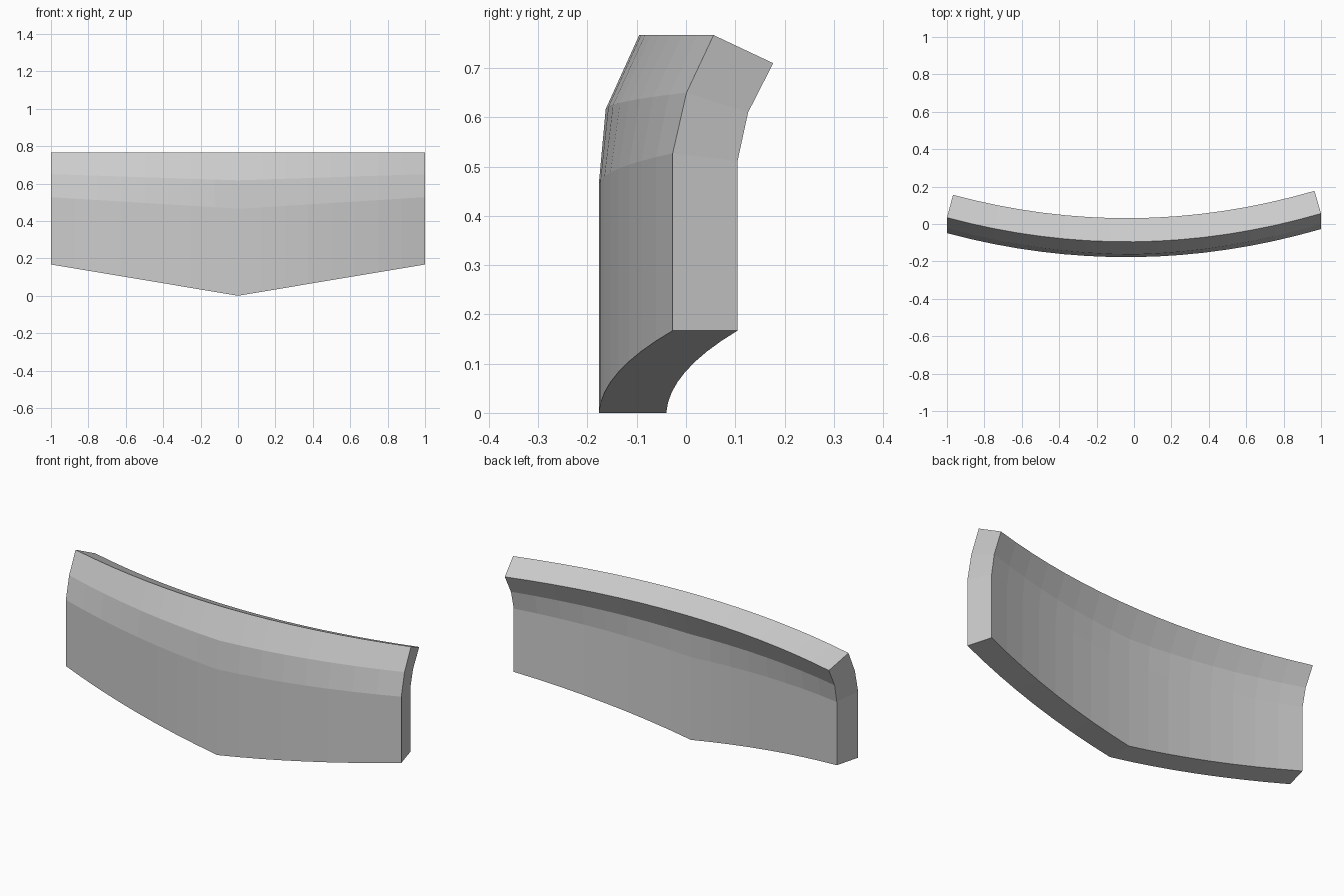
import bpy
import bmesh
from mathutils import Vector

cube = bpy.data.objects.get("Cube")
if cube:
    bpy.data.objects.remove(cube)

SEGMENTS = 16
THICKNESS = 0.137

# Profile rows: height at centre, height gain at ends,
# setback at centre, setback gain at ends, inner depth factor, inner drop
ROWS = [
    (0.0, 0.167, 0.0, 0.0, 1.0, 0.0),
    (0.465, 0.062, 0.0, 0.0, 1.0, 0.016),
    (0.617, 0.033, 0.014, 0.014, 0.95, 0.04),
    (0.767, 0.0, 0.082, 0.001, 0.92, 0.057),
]


def bow(x):
    """Front bow of the panel, seen from above."""
    return -0.177 + 0.139 * x * x + 0.011 * x


def section(bm, x):
    """Closed cross-section: outer rows going up, inner rows coming down."""
    inward = Vector((-(0.278 * x + 0.011), 1, 0)).normalized()
    outer, inner = [], []
    for z, rise, setback, gain, depth, drop in ROWS:
        t = abs(x)
        p = Vector((x, bow(x) + setback + gain * t, z + rise * t))
        q = p + inward * THICKNESS * depth - Vector((0, 0, drop))
        outer.append(bm.verts.new(p))
        inner.append(bm.verts.new(q))
    return outer + inner[::-1]


# Sweep the cross-section along the bow and cap both ends
bm = bmesh.new()
loops = [section(bm, -1 + 2 * i / SEGMENTS) for i in range(SEGMENTS + 1)]
for a, b in zip(loops, loops[1:]):
    for i in range(len(a)):
        j = (i + 1) % len(a)
        bm.faces.new((a[i], b[i], b[j], a[j]))
rows = len(ROWS)
for end in (loops[0], loops[-1]):
    for i in range(rows - 1):
        bm.faces.new((end[i], end[i + 1], end[-2 - i], end[-1 - i]))
bmesh.ops.recalc_face_normals(bm, faces=bm.faces)

mesh = bpy.data.meshes.new("curved_panel")
bm.to_mesh(mesh)
bm.free()
panel = bpy.data.objects.new("curved_panel", mesh)
bpy.context.collection.objects.link(panel)

# Plain grey finish
grey = bpy.data.materials.new("light_grey")
grey.use_nodes = True
colour = (0.6, 0.6, 0.6, 1)
grey.diffuse_color = colour
grey.node_tree.nodes["Principled BSDF"].inputs["Base Color"].default_value = colour
mesh.materials.append(grey)
